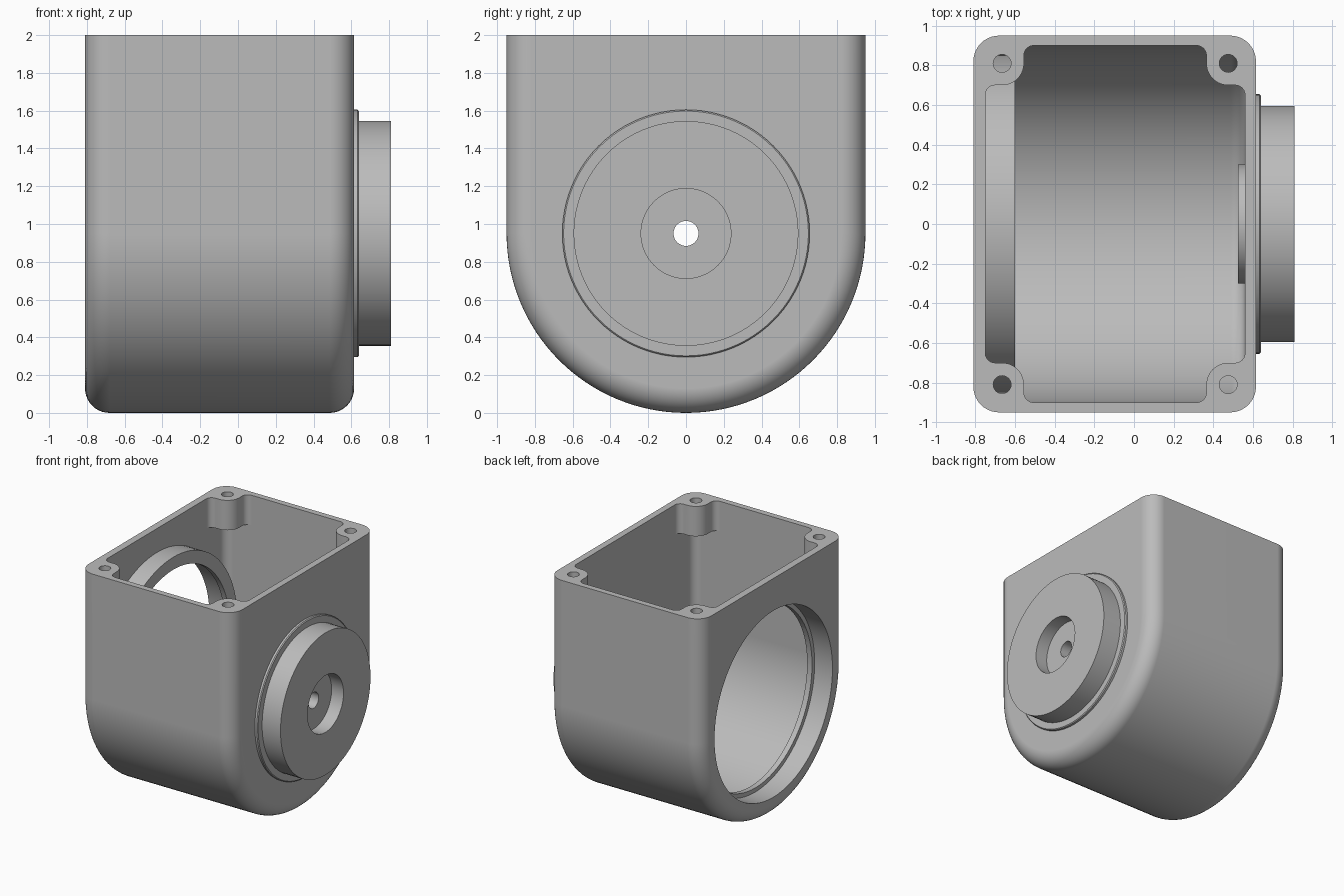
import bpy, bmesh, math
from math import sin, cos, pi

cube = bpy.data.objects.get("Cube")
if cube:
    bpy.data.objects.remove(cube, do_unlink=True)

AXIS_Z = 0.95      # height of the bore axis

grey = bpy.data.materials.new("cast_grey")
grey.use_nodes = True
grey.diffuse_color = (0.5, 0.5, 0.5, 1)
grey.node_tree.nodes["Principled BSDF"].inputs["Base Color"].default_value = (0.5, 0.5, 0.5, 1)


def finish(name, bm):
    bmesh.ops.remove_doubles(bm, verts=bm.verts, dist=1e-5)
    bmesh.ops.recalc_face_normals(bm, faces=bm.faces)
    mesh = bpy.data.meshes.new(name)
    bm.to_mesh(mesh)
    bm.free()
    mesh.materials.append(grey)
    obj = bpy.data.objects.new(name, mesh)
    bpy.context.collection.objects.link(obj)
    return obj


def u_block(name, x0, x1, half, fillet, top, steps=10, arc=64):
    """Round-bottomed block along x with filleted end edges."""
    angles = [pi / 2 * i / steps for i in range(steps + 1)]
    stations = [(x0 + fillet * (1 - sin(a)), half - fillet * (1 - cos(a))) for a in reversed(angles)]
    stations += [(x1 - fillet * (1 - sin(a)), half - fillet * (1 - cos(a))) for a in angles]
    bm = bmesh.new()
    rings = []
    for x, r in stations:
        pts = [(-r, top)]
        pts += [(-r * cos(pi * i / arc), AXIS_Z - r * sin(pi * i / arc)) for i in range(arc + 1)]
        pts += [(r, top)]
        rings.append([bm.verts.new((x, y, z)) for y, z in pts])
    for a, b in zip(rings, rings[1:]):
        for i in range(len(a)):
            j = (i + 1) % len(a)
            bm.faces.new((a[i], a[j], b[j], b[i]))
    bm.faces.new(rings[0])
    bm.faces.new(rings[-1])
    return finish(name, bm)


def lathe(name, profile, closed=False, steps=96):
    """Turn (x, radius) points about the bore axis."""
    bm = bmesh.new()
    vs = [bm.verts.new((x, 0, AXIS_Z + r)) for x, r in profile]
    edges = [bm.edges.new(p) for p in zip(vs, vs[1:])]
    if closed:
        edges.append(bm.edges.new((vs[-1], vs[0])))
    bmesh.ops.spin(bm, geom=vs + edges, cent=(0, 0, AXIS_Z), axis=(1, 0, 0),
                   angle=2 * pi, steps=steps, use_duplicate=False)
    return finish(name, bm)


def rod(name, x0, x1, r):
    return lathe(name, [(x0, 0), (x0, r), (x1, r), (x1, 0)])


def prism(name, outline, z0, z1):
    bm = bmesh.new()
    face = bm.faces.new([bm.verts.new((x, y, z0)) for x, y in outline])
    new = bmesh.ops.extrude_face_region(bm, geom=[face])["geom"]
    bmesh.ops.translate(bm, vec=(0, 0, z1 - z0),
                        verts=[v for v in new if isinstance(v, bmesh.types.BMVert)])
    return finish(name, bm)


def arc_points(cx, cy, r, start, end, n=10):
    ts = [math.radians(start + (end - start) * i / n) for i in range(n + 1)]
    return [(cx + r * cos(t), cy + r * sin(t)) for t in ts]


def cut(target, cutter):
    """Subtract the cutter and discard it."""
    cutter.hide_render = True
    mod = target.modifiers.new("cut", 'BOOLEAN')
    mod.operation = 'DIFFERENCE'
    mod.solver = 'EXACT'
    mod.object = cutter
    bpy.context.view_layer.objects.active = target
    bpy.ops.object.modifier_apply(modifier=mod.name)
    bpy.data.objects.remove(cutter, do_unlink=True)


# Outer shell and the cavity that hollows it
housing = u_block("housing", -0.81, 0.615, 0.95, 0.13, 2.0)
cavity = u_block("cavity", -0.75, 0.56, 0.90, 0.07, 2.1)

# Material left inside the cavity: bearing ring and small hub pad
cut(cavity, rod("bearing_ring", -0.9, -0.6, 0.85))
cut(cavity, rod("hub_pad", 0.525, 0.7, 0.30))

# Screw pillars in the four upper corners
pillar = [(-0.2, -0.2), (0.16, -0.2)]
pillar += arc_points(0.16, -0.04, 0.05, 270, 180)
pillar += arc_points(0, 0, 0.11, 0, 90)
pillar += arc_points(-0.035, 0.16, 0.05, 270, 180)
pillar += [(-0.2, 0.16)]
corners = [(x, y, sx, sy) for x, sx in ((-0.665, 1), (0.475, -1))
           for y, sy in ((-0.81, 1), (0.81, -1))]
for x, y, sx, sy in corners:
    cut(cavity, prism("pillar", [(x + sx * u, y + sy * v) for u, v in pillar], 1.75, 2.3))
cut(housing, cavity)

# Screw holes through the pillars
for x, y, sx, sy in corners:
    cut(housing, prism("screw_hole", arc_points(x, y, 0.045, 0, 345, 23), 1.7, 2.2))

# Stepped bearing opening and the shaft hole opposite
cut(housing, lathe("opening", [(-1, 0), (-1, 0.78), (-0.645, 0.78),
                               (-0.645, 0.745), (-0.5, 0.745), (-0.5, 0)]))
cut(housing, rod("shaft_hole", 0.4, 0.9, 0.066))

# Flanged hub with a counterbore
hub = lathe("hub", [(0.6, 0.066), (0.6, 0.655), (0.633, 0.655), (0.64, 0.648),
                    (0.64, 0.595), (0.81, 0.595), (0.81, 0.238), (0.70, 0.238),
                    (0.70, 0.066)], closed=True)

# Smooth curved faces, keep edges crisp
for obj in (housing, hub):
    bpy.ops.object.select_all(action='DESELECT')
    obj.select_set(True)
    bpy.context.view_layer.objects.active = obj
    bpy.ops.object.shade_smooth_by_angle(angle=math.radians(30))
    weighted = obj.modifiers.new("weighted_normals", 'WEIGHTED_NORMAL')
    weighted.keep_sharp = True
